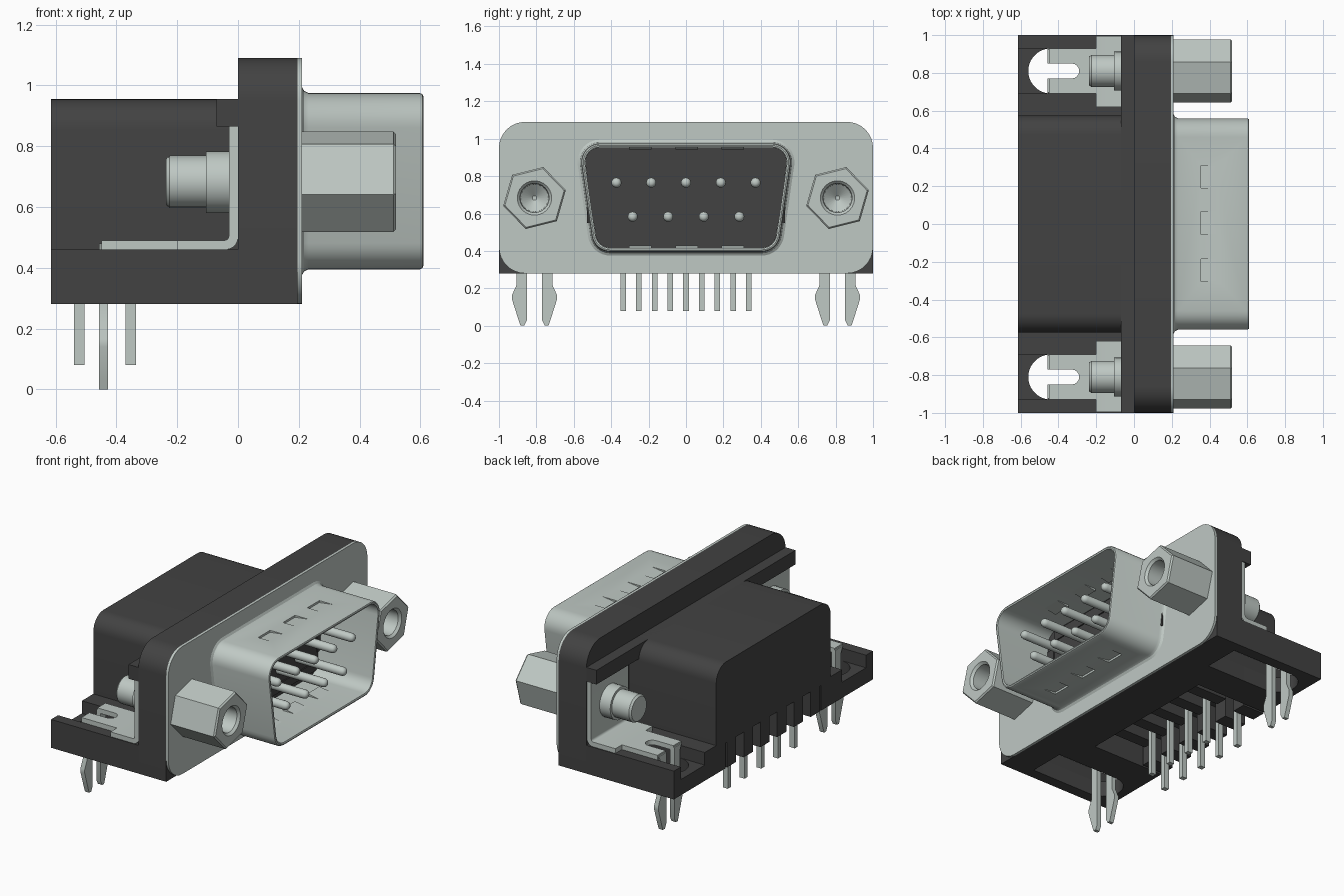
import bpy, bmesh, math

if "Cube" in bpy.data.objects:
    bpy.data.objects.remove(bpy.data.objects["Cube"])


def material(name, rgb, metal=0.0, rough=0.5):
    m = bpy.data.materials.new(name)
    m.use_nodes = True
    m.diffuse_color = (*rgb, 1)
    bsdf = m.node_tree.nodes["Principled BSDF"]
    bsdf.inputs["Base Color"].default_value = (*rgb, 1)
    bsdf.inputs["Roughness"].default_value = rough
    return m


METAL = material("pale metal", (0.52, 0.58, 0.55))
DARK = material("dark plastic", (0.055, 0.055, 0.055))
parts = []


def make(name, bm, mat):
    bmesh.ops.recalc_face_normals(bm, faces=bm.faces)
    me = bpy.data.meshes.new(name)
    bm.to_mesh(me)
    bm.free()
    me.materials.append(mat)
    ob = bpy.data.objects.new(name, me)
    bpy.context.scene.collection.objects.link(ob)
    parts.append(ob)
    return ob


def add_loft(bm, rings, closed=False):
    """Skin equal-length rings; cap both ends, or join last to first."""
    vs = [[bm.verts.new(p) for p in r] for r in rings]
    pairs = list(zip(vs, vs[1:])) + ([(vs[-1], vs[0])] if closed else [])
    for a, b in pairs:
        for i in range(len(a)):
            j = (i + 1) % len(a)
            bm.faces.new((a[i], a[j], b[j], b[i]))
    if not closed:
        bm.faces.new(vs[0])
        bm.faces.new(vs[-1])


PLACE = {"x": lambda u, v, a: (a, u, v),
         "y": lambda u, v, a: (u, a, v),
         "z": lambda u, v, a: (u, v, a)}


def add_prism(bm, pts, axis, a, b):
    add_loft(bm, [[PLACE[axis](u, v, t) for u, v in pts] for t in (a, b)])


def prism(name, pts, axis, a, b, mat):
    bm = bmesh.new()
    add_prism(bm, pts, axis, a, b)
    return make(name, bm, mat)


def add_box(bm, x0, x1, y0, y1, z0, z1):
    add_prism(bm, [(x0, y0), (x1, y0), (x1, y1), (x0, y1)], "z", z0, z1)


def boxes(name, dims, mat):
    bm = bmesh.new()
    for d in dims:
        add_box(bm, *d)
    return make(name, bm, mat)


def arc(cx, cy, r, a0, a1, n=8):
    return [(cx + r * math.cos(math.radians(a0 + (a1 - a0) * i / n)),
             cy + r * math.sin(math.radians(a0 + (a1 - a0) * i / n))) for i in range(n + 1)]


def round_top(w, z0, z1, r):
    """Rectangle with rounded upper corners."""
    return [(-w, z0), (w, z0)] + arc(w - r, z1 - r, r, 0, 90) + arc(r - w, z1 - r, r, 90, 180)


def circle(x, cy, cz, r, n=24, start=74):
    return [(x, cy + r * math.cos(math.radians(start + 360 * i / n)),
             cz + r * math.sin(math.radians(start + 360 * i / n))) for i in range(n)]


def hexagon(x, cy, cz, r):
    """Hexagon with four points per side, matching circle()."""
    c = circle(x, cy, cz, r, 6)
    return [tuple(p + (q - p) * k / 4 for p, q in zip(c[i], c[(i + 1) % 6]))
            for i in range(6) for k in range(4)]


def d_ring(x, off):
    """Rounded trapezoid outline, offset outwards by off."""
    r = 0.10 + off
    half = arc(0.405, 0.495, r, -90, -8) + arc(0.46, 0.875, r, -8, 90)
    return [(x, y, z) for y, z in half] + [(x, -y, z) for y, z in reversed(half)]


# Flange: plastic back and metal face plate
prism("flange_body", round_top(1.0, 0.28, 1.09, 0.14), "x", 0, 0.195, DARK)
rim = (arc(0.86, 0.95, 0.14, 0, 90) + arc(-0.86, 0.95, 0.14, 90, 180)
       + arc(-0.86, 0.42, 0.14, 180, 270) + arc(0.86, 0.42, 0.14, 270, 360))
prism("face_plate", rim, "x", 0.195, 0.21, METAL)
boxes("flange_ridge", [(-0.07, 0, -1, 1, 0.865, 0.955)], DARK)

# Rear housing, hollow underneath with a comb between the pin tails
prism("rear_housing", round_top(0.575, 0.44, 0.955, 0.10), "x", -0.615, 0, DARK)
PITCH = 0.168
walls = [(-0.615, 0, s * 0.5275 - 0.0475, s * 0.5275 + 0.0475, 0.28, 0.44) for s in (1, -1)]
walls.append((-0.1, 0, -0.48, 0.48, 0.28, 0.44))
for i in range(6):
    y = (i - 2.5) * PITCH
    walls.append((-0.615, -0.46, y - 0.046, y + 0.046, 0.28, 0.44))
for i in range(5):
    y = (i - 2) * PITCH
    walls.append((-0.40, -0.1, y - 0.04, y + 0.04, 0.34, 0.44))
boxes("housing_skirt", walls, DARK)

# Pin tails
tails = [(-0.54, -0.505, (i - 2) * PITCH - 0.015, (i - 2) * PITCH + 0.015, 0.08, 0.46) for i in range(5)]
tails += [(-0.37, -0.335, (i - 1.5) * PITCH - 0.015, (i - 1.5) * PITCH + 0.015, 0.08, 0.46) for i in range(4)]
boxes("pin_tails", tails, METAL)

# Side ears with bracket, board clip, screw and hex standoff
for s, side in ((1, "back"), (-1, "front")):
    def flip(pts):
        return [(x, s * y) for x, y in pts]

    floor = ([(0, 0.575), (0, 0.69)] + arc(-0.44, 0.81, 0.12, 270, 90, 14)
             + [(0, 0.93), (0, 1.0), (-0.615, 1.0), (-0.615, 0.575)])
    bm = bmesh.new()
    add_prism(bm, flip(floor), "z", 0.28, 0.38)
    for y0, y1 in ((0.575, 0.69), (0.93, 1.0)):
        add_box(bm, -0.615, 0, s * y0, s * y1, 0.38, 0.46)
    make(side + "_ear", bm, DARK)

    # Bent bracket with slotted tongue
    bend = ([(-0.2, 0.46)] + arc(-0.04, 0.50, 0.04, 270, 360, 6) + [(0, 0.865), (-0.03, 0.865)]
            + arc(-0.045, 0.505, 0.015, 0, -90, 4) + [(-0.2, 0.49)])
    tongue = ([(-0.2, 0.69), (-0.2, 0.93), (-0.45, 0.93), (-0.45, 0.85)]
              + arc(-0.33, 0.81, 0.04, 90, -90) + [(-0.45, 0.77), (-0.45, 0.69)])
    bm = bmesh.new()
    add_prism(bm, bend, "y", s * 0.62, s * 0.995)
    add_prism(bm, flip(tongue), "z", 0.46, 0.49)
    make(side + "_bracket", bm, METAL)

    # Barbed board clip legs
    bm = bmesh.new()
    for k in (1, -1):
        leg = [(0.04, 0.48), (0.04, 0.03), (0.055, 0), (0.075, 0), (0.085, 0.03), (0.12, 0.14),
               (0.12, 0.165), (0.095, 0.22), (0.095, 0.44), (0.115, 0.48)]
        add_prism(bm, [(s * (0.81 + k * u), v) for u, v in leg], "x", -0.457, -0.427)
    make(side + "_board_clip", bm, METAL)

    # Threaded stub behind the flange
    cy, cz = s * 0.81, 0.683
    bm = bmesh.new()
    add_loft(bm, [circle(x, cy, cz, r) for x, r in
                  ((-0.02, 0.102), (-0.105, 0.102), (-0.105, 0.086), (-0.225, 0.086), (-0.237, 0.076))])
    make(side + "_screw", bm, METAL)

    # Hex standoff with a conical-bottomed hole
    bm = bmesh.new()
    add_loft(bm, [hexagon(0.205, cy, cz, 0.172), hexagon(0.511, cy, cz, 0.172), hexagon(0.52, cy, cz, 0.163)]
             + [circle(x, cy, cz, r) for x, r in ((0.52, 0.092), (0.505, 0.078), (0.30, 0.074), (0.25, 0.012))])
    make(side + "_standoff", bm, METAL)

# Mating shell with a flared foot
bm = bmesh.new()
add_loft(bm, [d_ring(x, o) for x, o in ((0.20, 0.022), (0.21, 0.020), (0.218, 0.007), (0.232, 0.0),
                                        (0.598, 0.0), (0.607, -0.004), (0.61, -0.011), (0.607, -0.02),
                                        (0.20, -0.02))], closed=True)
shell = make("mating_shell", bm, METAL)

# Spring dimples pressed into the top and bottom of the shell
cut, springs = bmesh.new(), bmesh.new()
for y in (-0.245, 0.005, 0.25):
    for edge, d in ((0.975, -1), (0.395, 1)):
        add_prism(cut, [(0.355, edge - d * 0.02), (0.45, edge - d * 0.02), (0.45, edge),
                        (0.355, edge + d * 0.013)], "y", y - 0.06, y + 0.06)
        add_prism(springs, [(0.355, edge + d * 0.018), (0.45, edge + d * 0.018),
                            (0.355, edge + d * 0.034)], "y", y - 0.06, y + 0.06)
make("shell_springs", springs, METAL)
cutter = make("dimple_cutter", cut, METAL)
cutter.hide_render = True
mod = shell.modifiers.new("dimples", "BOOLEAN")
mod.operation, mod.solver, mod.object = "DIFFERENCE", "EXACT", cutter
deps = bpy.context.evaluated_depsgraph_get()
cut_mesh = bpy.data.meshes.new_from_object(shell.evaluated_get(deps))
shell.modifiers.clear()
shell.data = cut_mesh
parts.remove(cutter)
bpy.data.objects.remove(cutter)

# Insulator face inside the shell, with raised pads round its edge
bm = bmesh.new()
add_loft(bm, [d_ring(0.19, -0.021), d_ring(0.22, -0.021)])
make("insulator", bm, DARK)
boxes("insulator_pads", [(0.218, 0.227, -0.47, 0.465, 0.88, 0.945), (0.218, 0.227, -0.47, 0.465, 0.44, 0.495),
                         (0.218, 0.227, 0.475, 0.53, 0.55, 0.83), (0.218, 0.227, -0.53, -0.475, 0.55, 0.83)], DARK)

# Round-ended contact pins in two rows
bm = bmesh.new()
pins = [((i - 2) * 0.186, 0.765) for i in range(5)] + [((i - 1.5) * 0.19, 0.583) for i in range(4)]
for y, z in pins:
    add_loft(bm, [circle(x, y, z, r, 16) for x, r in
                  ((0.20, 0.027), (0.535, 0.027), (0.55, 0.023), (0.558, 0.015), (0.561, 0.006))])
make("contact_pins", bm, METAL)

# Smooth the curved parts, keeping edges sharp
bpy.ops.object.select_all(action="DESELECT")
for ob in parts:
    ob.select_set(True)
bpy.context.view_layer.objects.active = parts[0]
bpy.ops.object.shade_smooth_by_angle(angle=math.radians(30))
